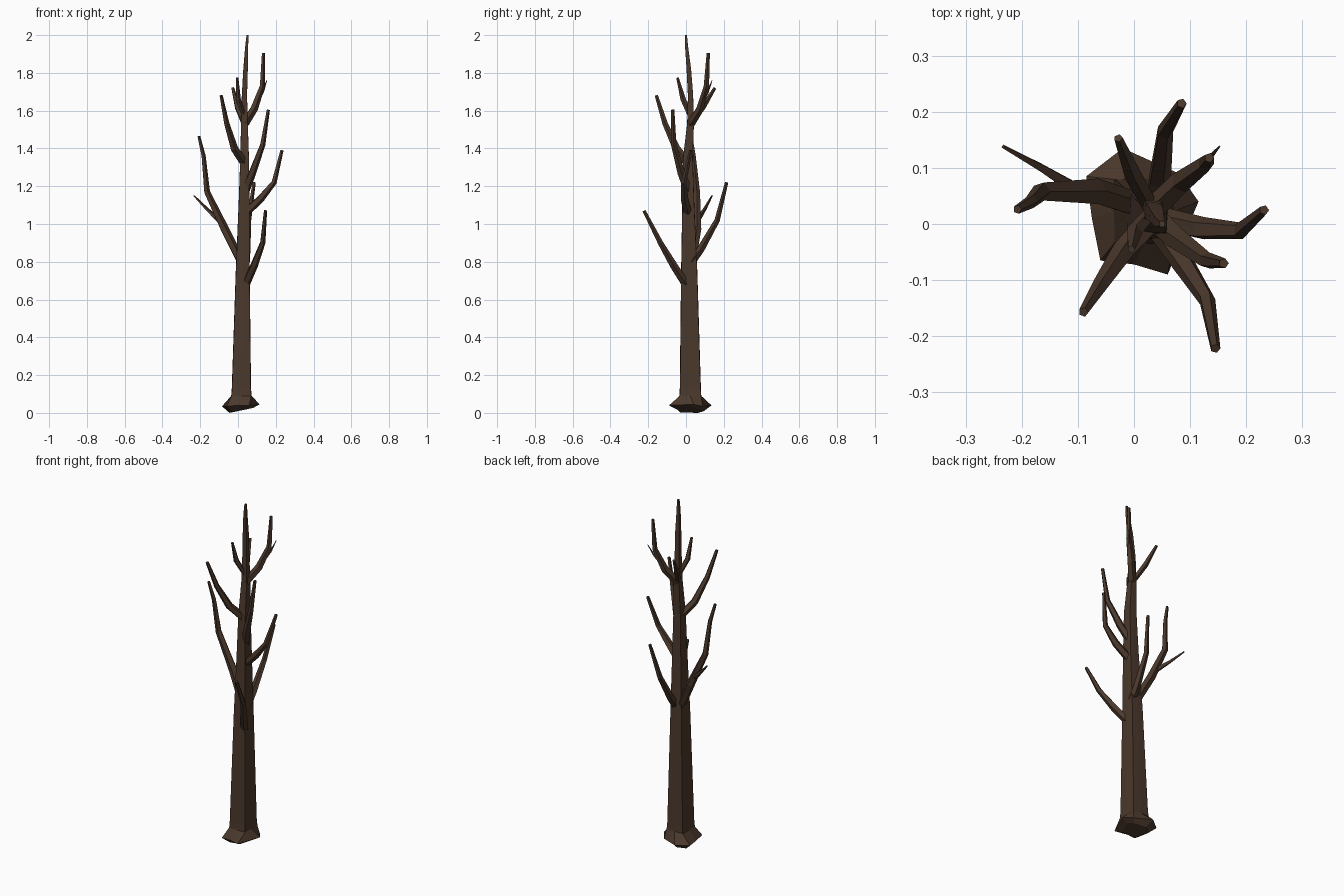
import bpy, bmesh, math
from mathutils import Vector

bark = bpy.data.materials.new("dark brown bark")
bark.diffuse_color = (0.07, 0.040, 0.025, 1)


def loft(name, rings):
    """Skin a list of equal-length point rings and cap both ends."""
    bm = bmesh.new()
    vs = [[bm.verts.new(p) for p in r] for r in rings]
    n = len(vs[0])
    for a, b in zip(vs, vs[1:]):
        for i in range(n):
            j = (i + 1) % n
            bm.faces.new((a[i], a[j], b[j], b[i]))
    bm.faces.new(vs[0][::-1])
    bm.faces.new(vs[-1])
    bmesh.ops.recalc_face_normals(bm, faces=bm.faces)
    me = bpy.data.meshes.new(name)
    bm.to_mesh(me)
    bm.free()
    me.materials.append(bark)
    ob = bpy.data.objects.new(name, me)
    bpy.context.collection.objects.link(ob)
    return ob


def tube(name, pts, radii, n=5):
    """Tapered low-poly limb along a path."""
    pts = [Vector(p) for p in pts]
    rings = []
    for k, (p, r) in enumerate(zip(pts, radii)):
        d = (pts[min(k + 1, len(pts) - 1)] - pts[max(k - 1, 0)]).normalized()
        u = (Vector((1, 0, 0)) - d * d.x).normalized()
        w = d.cross(u)
        rings.append([p + r * (u * math.cos(t) + w * math.sin(t))
                      for t in (2 * math.pi * i / n for i in range(n))])
    return loft(name, rings)


# Trunk: square section with slightly creased sides and an uneven root flare
SQUARE = [(1, 0), (.97, .97), (0, 1), (-.97, .97), (-1, 0), (-.97, -.97), (0, -1), (.97, -.97)]


def ring(x, y, z, hx, hy=None):
    return [(x + hx * a, y + (hy or hx) * b, z) for a, b in SQUARE]


flare = [(.115, .04, .045), (.08, .09, .035), (-.02, .135, .04), (-.085, .085, .035),
         (-.075, .01, .035), (-.06, -.065, .035), (0, -.072, .04), (.06, -.09, .04)]
foot = [(.02 + (x - .02) * .62, .025 + (y - .025) * .62, (x + .085) * .13) for x, y, z in flare]
loft("trunk", [foot, flare, ring(.018, .023, .09, .054, .058),
               ring(.018, .023, .13, .051, .056), ring(.025, .017, .75, .037, .043),
               ring(.032, .012, 1.1, .029, .032), ring(.035, .01, 1.35, .023, .026),
               ring(.034, .024, 1.53, .018), ring(.034, .024, 1.68, .014),
               ring(.04, .015, 1.82, .012), ring(.046, .003, 1.94, .008),
               ring(.05, 0, 2.0, .005)])

# Main branches, base to tip
branches = {
    "low_front_branch": [(.04, 0, .68), (.085, -.065, .78), (.13, -.135, .9), (.145, -.222, 1.07)],
    "low_left_branch": [(.015, .03, .80), (-.07, .058, .97), (-.165, .058, 1.17),
                        (-.183, .04, 1.36), (-.208, .026, 1.465)],
    "low_back_branch": [(.04, .03, .8), (.045, .08, .87), (.055, .165, 1.02), (.085, .215, 1.22)],
    "right_branch": [(.04, .01, 1.06), (.12, -.008, 1.135), (.19, -.012, 1.22), (.232, .025, 1.39)],
    "mid_right_branch": [(.04, .01, 1.18), (.075, -.025, 1.27), (.13, -.065, 1.42), (.16, -.07, 1.605)],
    "mid_left_branch": [(.035, .01, 1.32), (-.02, -.05, 1.40), (-.06, -.11, 1.53), (-.09, -.157, 1.68)],
    "upper_right_branch": [(.035, .025, 1.53), (.085, .075, 1.61), (.128, .108, 1.73), (.134, .118, 1.905)],
}
for name, pts in branches.items():
    rad = [.023, .021, .015, .009] if len(pts) == 4 else [.023, .024, .017, .012, .008]
    tube(name, pts, rad)

# Short upper shoots
tube("upper_back_shoot", [(.033, .025, 1.53), (-.003, .09, 1.62), (-.028, .153, 1.72)], [.015, .016, .008])
tube("upper_front_shoot", [(.032, .022, 1.57), (.0, -.015, 1.66), (-.005, -.045, 1.775)], [.012, .015, .007])

# Thin side twigs
tube("left_twig", [(-.10, .06, 1.02), (-.165, .10, 1.08), (-.233, .138, 1.15)], [.015, .009, .004], 4)
tube("right_twig", [(.11, .095, 1.66), (.132, .115, 1.70), (.152, .138, 1.76)], [.008, .006, .002], 4)
